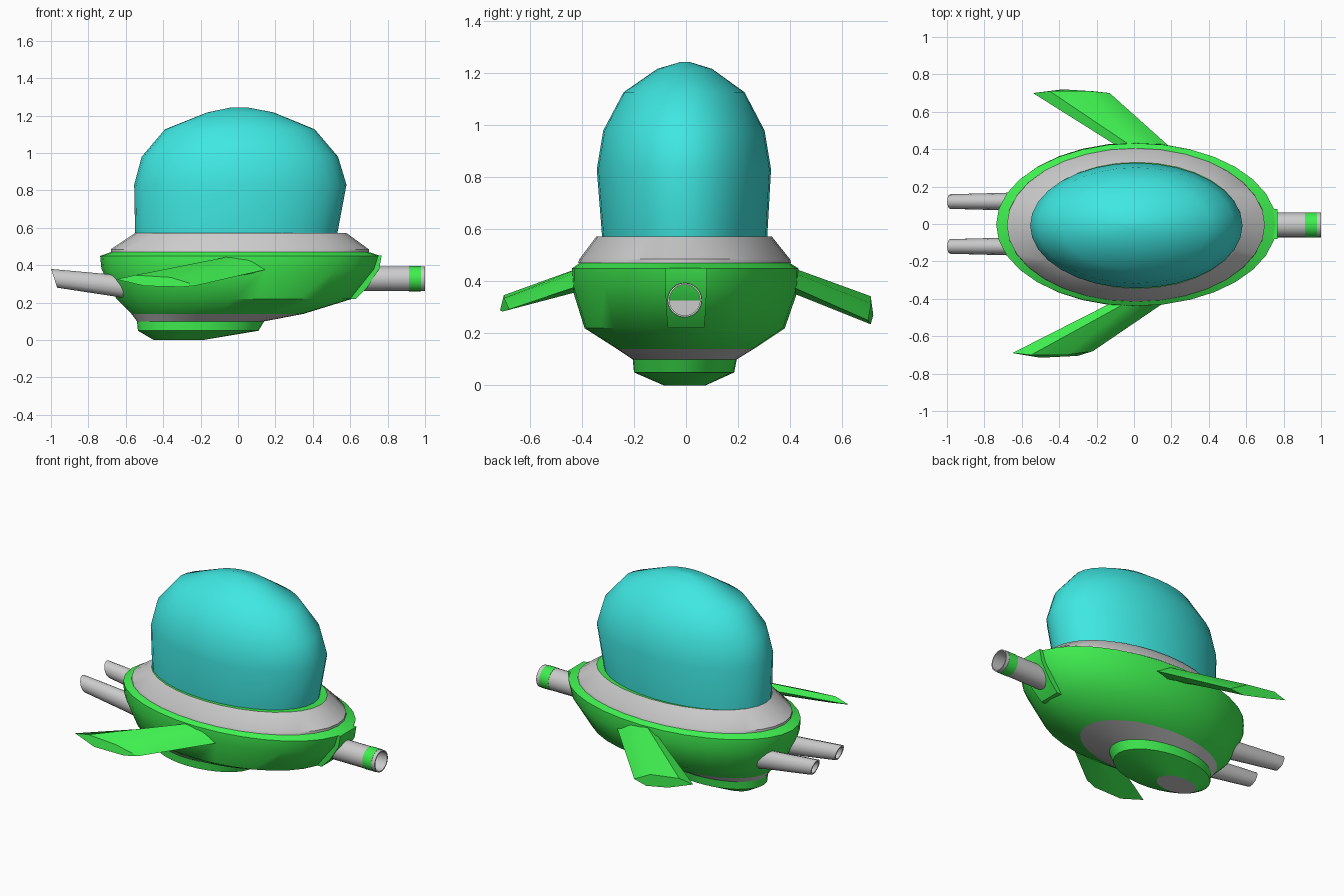
import bpy, bmesh, math


def material(name, rgb):
    m = bpy.data.materials.new(name)
    m.diffuse_color = (*rgb, 1)
    return m


GREEN = material("green_paint", (0.05, 0.86, 0.08))
TEAL = material("teal_glass", (0.05, 0.80, 0.76))


def loft(name, sections, mat=None, caps=(True, True), angle=40):
    """Skin a list of equal-length point loops."""
    bm = bmesh.new()
    loops = [[bm.verts.new(p) for p in s] for s in sections]
    n = len(loops[0])
    for a, b in zip(loops, loops[1:]):
        for i in range(n):
            j = (i + 1) % n
            bm.faces.new((a[i], a[j], b[j], b[i]))
    if caps[0]:
        bm.faces.new(loops[0][::-1])
    if caps[1]:
        bm.faces.new(loops[-1])
    bmesh.ops.recalc_face_normals(bm, faces=bm.faces)
    me = bpy.data.meshes.new(name)
    bm.to_mesh(me)
    bm.free()
    ob = bpy.data.objects.new(name, me)
    bpy.context.collection.objects.link(ob)
    if mat:
        me.materials.append(mat)
    bpy.ops.object.select_all(action='DESELECT')
    ob.select_set(True)
    bpy.context.view_layer.objects.active = ob
    bpy.ops.object.shade_smooth_by_angle(angle=math.radians(angle))
    return ob


def oval(z, x0, x1, y0, y1, n=32):
    """Horizontal ellipse filling the given extents."""
    cx, cy, rx, ry = (x0 + x1) / 2, (y0 + y1) / 2, (x1 - x0) / 2, (y1 - y0) / 2
    return [(cx + rx * math.cos(2 * math.pi * i / n),
             cy + ry * math.sin(2 * math.pi * i / n), z) for i in range(n)]


def disc(x, y, z, ry, rz, lean=0.0, n=24):
    """Ellipse facing along x, optionally raked."""
    pts = []
    for i in range(n):
        a = 2 * math.pi * i / n
        pts.append((x - lean * math.sin(a), y + ry * math.cos(a), z + rz * math.sin(a)))
    return pts


# Hull, widest near the rim and drawn back towards the tail underneath
loft("hull", [oval(0.14, -0.57, 0.35, -0.265, 0.26),
              oval(0.22, -0.65, 0.61, -0.39, 0.38),
              oval(0.38, -0.73, 0.74, -0.44, 0.435),
              oval(0.45, -0.737, 0.762, -0.438, 0.432),
              oval(0.47, -0.68, 0.70, -0.41, 0.40)], GREEN, (False, False))
loft("belly_band", [oval(0.10, -0.54, 0.14, -0.205, 0.195),
                    oval(0.14, -0.57, 0.35, -0.265, 0.26)], None, (False, False))
loft("belly_pod", [oval(0.0, -0.45, -0.19, -0.085, 0.075),
                   oval(0.05, -0.535, 0.11, -0.20, 0.185),
                   oval(0.10, -0.54, 0.14, -0.205, 0.195)], GREEN, (False, False))
loft("belly_plate", [oval(0.0, -0.45, -0.19, -0.085, 0.075),
                     oval(0.004, -0.45, -0.19, -0.085, 0.075)])

# Collar, green seat and canopy
loft("collar", [oval(0.47, -0.68, 0.70, -0.415, 0.405),
                oval(0.485, -0.68, 0.70, -0.41, 0.40),
                oval(0.572, -0.55, 0.58, -0.345, 0.33)], None, (False, False))
loft("canopy_seat", [oval(0.572, -0.55, 0.58, -0.345, 0.33),
                     oval(0.568, -0.53, 0.51, -0.30, 0.29)], GREEN, (False, False))
loft("canopy", [oval(0.565, -0.55, 0.53, -0.322, 0.312),
                oval(0.83, -0.555, 0.58, -0.343, 0.327),
                oval(0.98, -0.515, 0.535, -0.318, 0.302),
                oval(1.127, -0.39, 0.41, -0.24, 0.225),
                oval(1.217, -0.165, 0.19, -0.11, 0.10),
                oval(1.243, -0.04, 0.055, -0.022, 0.015)], TEAL, (False, True))

# Nose gun
block = [(0.22, 0.63, 0.07), (0.28, 0.69, 0.075), (0.38, 0.755, 0.08), (0.452, 0.768, 0.08)]
loft("gun_mount", [[(0.5, -w, z), (x, -w, z), (x, w, z), (0.5, w, z)]
                   for z, x, w in block], GREEN)
loft("gun_barrel", [disc(x, -0.005, 0.328, r, r) for x, r in
                    ((0.62, 0.066), (1.0, 0.066), (1.0, 0.059), (0.72, 0.059))])
loft("gun_stripe", [disc(x, -0.005, 0.328, r, r) for x, r in
                    ((0.915, 0.065), (0.915, 0.0675), (0.978, 0.0675), (0.978, 0.065))],
     GREEN, (False, False))

# Twin tail pipes, raked at the mouth
for side, label in ((1, "left"), (-1, "right")):
    y = 0.12 * side
    loft("tail_pipe_" + label, [disc(-0.58, y, 0.28, 0.049, 0.060, 0, 12),
                                disc(-0.69, y, 0.295, 0.047, 0.057, 0, 12),
                                disc(-0.983, y, 0.33, 0.039, 0.050, 0.016, 12),
                                disc(-0.983, y, 0.33, 0.030, 0.040, 0.013, 12),
                                disc(-0.80, y, 0.31, 0.030, 0.040, 0, 12)])


# Swept wings: lens section with trailing, upper, leading and lower points
def wing(name, side, root, tip):
    return loft(name, [[(x, side * y, z) for x, y, z in s] for s in (root, tip)],
                GREEN, angle=30)


root = [(0.0, 0.36, 0.425), (0.07, 0.36, 0.47), (0.17, 0.36, 0.455),
        (0.25, 0.36, 0.40), (0.17, 0.36, 0.375), (0.07, 0.36, 0.385)]
wing("wing_right", -1, root,
     [(-0.65, 0.69, 0.325), (-0.55, 0.70, 0.347), (-0.36, 0.70, 0.335),
      (-0.22, 0.68, 0.292), (-0.30, 0.705, 0.284), (-0.50, 0.715, 0.289)])
wing("wing_left", 1, root,
     [(-0.54, 0.70, 0.325), (-0.45, 0.71, 0.343), (-0.25, 0.712, 0.315),
      (-0.13, 0.70, 0.25), (-0.22, 0.71, 0.235), (-0.38, 0.72, 0.27)])
